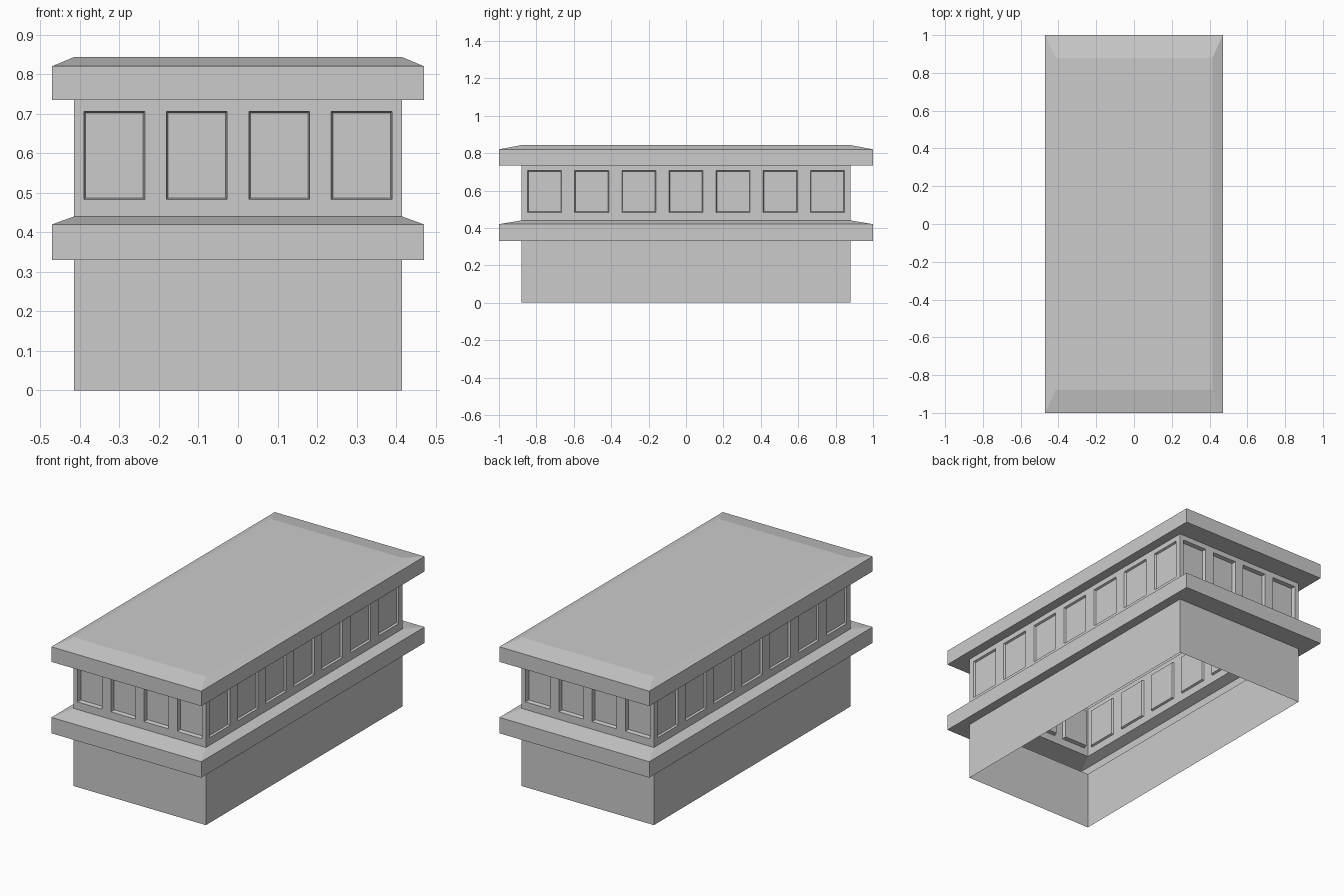
import bpy, bmesh

if "Cube" in bpy.data.objects:
    bpy.data.objects.remove(bpy.data.objects["Cube"])

WALL = (0.415, 0.88)     # half sizes of the walls
EAVE = (0.47, 1.0)       # half sizes of the ledges


def finish(name, bm):
    bmesh.ops.remove_doubles(bm, verts=bm.verts, dist=1e-5)
    mesh = bpy.data.meshes.new(name)
    bm.to_mesh(mesh)
    bm.free()
    obj = bpy.data.objects.new(name, mesh)
    bpy.context.collection.objects.link(obj)
    return obj


def shell(name, profile, cap=False):
    """Stack rectangular rings, each given as (half sizes, z), and skin them."""
    bm = bmesh.new()
    rings = [[bm.verts.new((sx * h[0], sy * h[1], z))
              for sx, sy in ((-1, -1), (1, -1), (1, 1), (-1, 1))]
             for h, z in profile]
    for lo, hi in zip(rings, rings[1:]):
        for i in range(4):
            j = (i + 1) % 4
            bm.faces.new((lo[i], lo[j], hi[j], hi[i]))
    if cap:
        bm.faces.new(rings[-1])
    return finish(name, bm)


def add_wall(bm, half, place, count, pitch, width, frame, depth):
    """Flat wall split into a grid, with a row of recessed panels."""
    us = [-half]
    for i in range(count):
        c = (i - (count - 1) / 2) * pitch
        us += [c - width / 2, c + width / 2]
    us.append(half)
    zs = [0.44, 0.483, 0.706, 0.735]
    grid = [[bm.verts.new(place(u, z)) for u in us] for z in zs]
    panels = []
    for r in range(3):
        for c in range(len(us) - 1):
            f = bm.faces.new((grid[r][c], grid[r][c + 1],
                              grid[r + 1][c + 1], grid[r + 1][c]))
            if r == 1 and c % 2 == 1:
                panels.append(f)
    bm.normal_update()
    bmesh.ops.inset_individual(bm, faces=panels, thickness=frame, depth=-depth)


# Plain lower storey, open underneath
shell("base_walls", [(WALL, 0), (WALL, 0.33)])

# Projecting ledge with sloped top
shell("middle_ledge", [(WALL, 0.33), (EAVE, 0.33), (EAVE, 0.42), (WALL, 0.44)])

# Upper storey with recessed windows on all four sides
bm = bmesh.new()
for s in (-1, 1):
    add_wall(bm, WALL[0], lambda u, z: (-s * u, s * WALL[1], z),
             4, 0.2085, 0.154, 0.006, 0.022)
    add_wall(bm, WALL[1], lambda u, z: (s * WALL[0], s * u, z),
             7, 0.252, 0.182, 0.006, 0.011)
finish("window_walls", bm)

# Roof slab with bevelled edge
shell("roof", [(WALL, 0.735), (EAVE, 0.735), (EAVE, 0.82), (WALL, 0.843)], cap=True)
